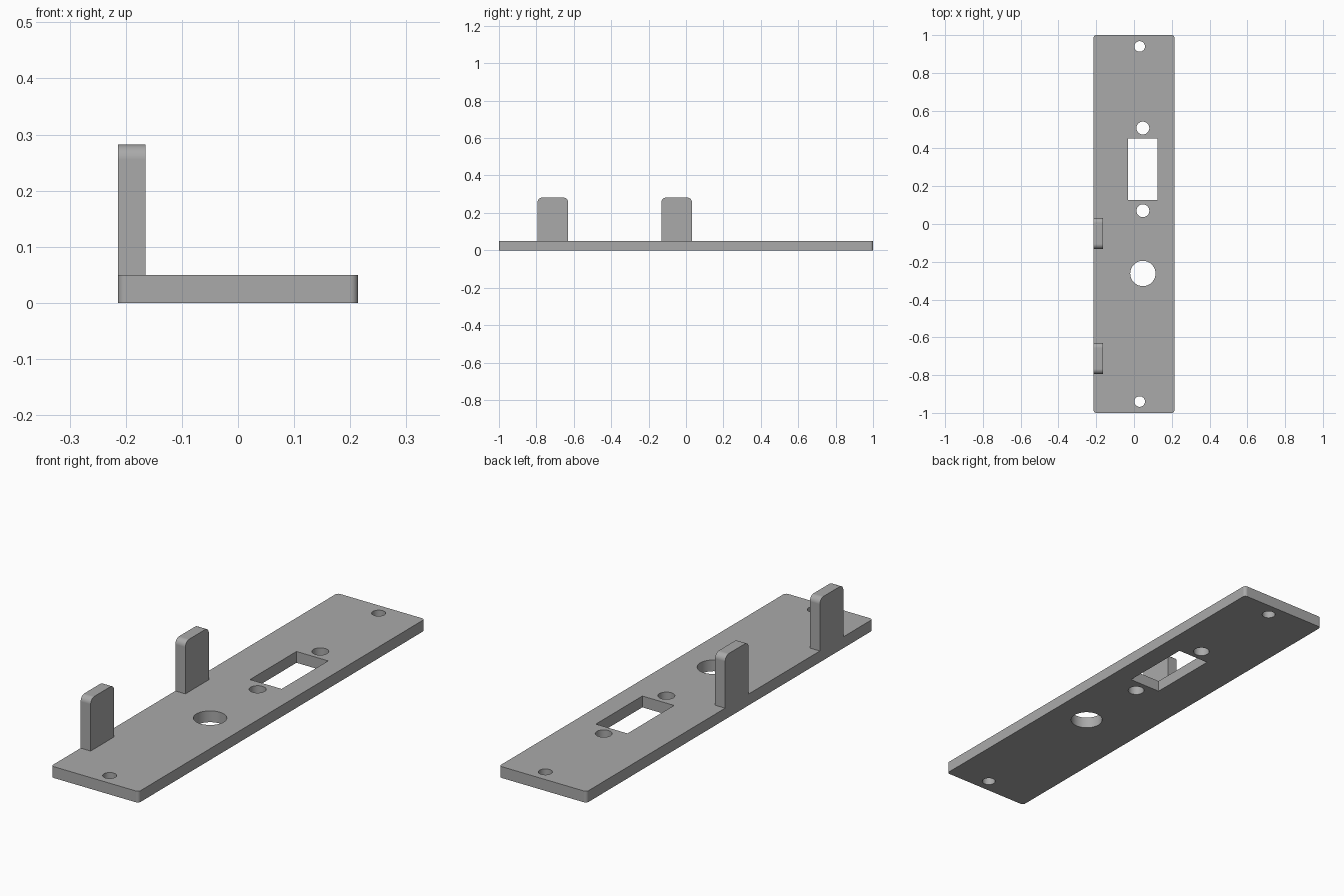
import bpy
import bmesh
from math import cos, sin, pi, radians
from mathutils import Matrix

default = bpy.data.objects.get("Cube")
if default:
    bpy.data.objects.remove(default, do_unlink=True)

steel = bpy.data.materials.new("grey steel")
steel.use_nodes = True
GREY = (0.4, 0.4, 0.4, 1)
steel.diffuse_color = GREY
steel.node_tree.nodes["Principled BSDF"].inputs["Base Color"].default_value = GREY

# Maps a profile drawn in (y, z) and extruded along x
SIDEWAYS = Matrix(((0, 0, 1, 0), (1, 0, 0, 0), (0, 1, 0, 0), (0, 0, 0, 1)))


def circle(u, v, r, n=48):
    return [(u + r * cos(2 * pi * i / n), v + r * sin(2 * pi * i / n)) for i in range(n)]


def rounded_rect(u0, v0, u1, v1, radii=(0, 0, 0, 0), steps=8):
    """Corner radii run from the upper right, counter-clockwise."""
    corners = [(u1, v1, -1, -1), (u0, v1, 1, -1), (u0, v0, 1, 1), (u1, v0, -1, 1)]
    points = []
    for k, ((u, v, su, sv), r) in enumerate(zip(corners, radii)):
        if r == 0:
            points.append((u, v))
            continue
        for i in range(steps + 1):
            a = pi / 2 * (k + i / steps)
            points.append((u + su * r + r * cos(a), v + sv * r + r * sin(a)))
    return points


def prism(name, profile, low, high, matrix=Matrix()):
    bm = bmesh.new()
    face = bm.faces.new([bm.verts.new((u, v, low)) for u, v in profile])
    top = bmesh.ops.extrude_face_region(bm, geom=[face])["geom"]
    bmesh.ops.translate(bm, vec=(0, 0, high - low),
                        verts=[g for g in top if isinstance(g, bmesh.types.BMVert)])
    bm.transform(matrix)
    bmesh.ops.recalc_face_normals(bm, faces=bm.faces)
    mesh = bpy.data.meshes.new(name)
    bm.to_mesh(mesh)
    bm.free()
    mesh.materials.append(steel)
    obj = bpy.data.objects.new(name, mesh)
    bpy.context.collection.objects.link(obj)
    return obj


def cut_and_finish(obj, cutters):
    bpy.ops.object.select_all(action="DESELECT")
    obj.select_set(True)
    bpy.context.view_layer.objects.active = obj
    for cutter in cutters:
        mod = obj.modifiers.new("cut", "BOOLEAN")
        mod.operation = "DIFFERENCE"
        mod.solver = "EXACT"
        mod.object = cutter
        bpy.ops.object.modifier_apply(modifier=mod.name)
        bpy.data.objects.remove(cutter, do_unlink=True)
    bpy.ops.object.shade_smooth_by_angle(angle=radians(30))
    obj.modifiers.new("even shading", "WEIGHTED_NORMAL").keep_sharp = True


# Base plate with screw holes, fixing holes, a spindle hole and a slot
HALF_WIDTH, THICK = 0.214, 0.05
plate = prism("base_plate", rounded_rect(-HALF_WIDTH, -1, HALF_WIDTH, 1, [0.014] * 4), 0, THICK)
openings = [circle(0.03, side * 0.94, 0.028) for side in (-1, 1)]
openings += [circle(0.047, y, 0.034) for y in (0.07, 0.508)]
openings.append(circle(0.047, -0.262, 0.067))
openings.append(rounded_rect(-0.031, 0.128, 0.124, 0.453))
cut_and_finish(plate, [prism("opening_cutter", p, -0.1, 0.2) for p in openings])

# Upright tabs along the right edge, each with a pin hole
for name, y in (("front_tab", -0.712), ("middle_tab", -0.05)):
    outline = rounded_rect(y - 0.082, THICK, y + 0.082, 0.282, (0.026, 0.026, 0, 0))
    tab = prism(name, outline, -HALF_WIDTH, -0.165, SIDEWAYS)
    pin_hole = prism("pin_cutter", circle(y, 0.216, 0.025), -0.4, 0, SIDEWAYS)
    cut_and_finish(tab, [pin_hole])
